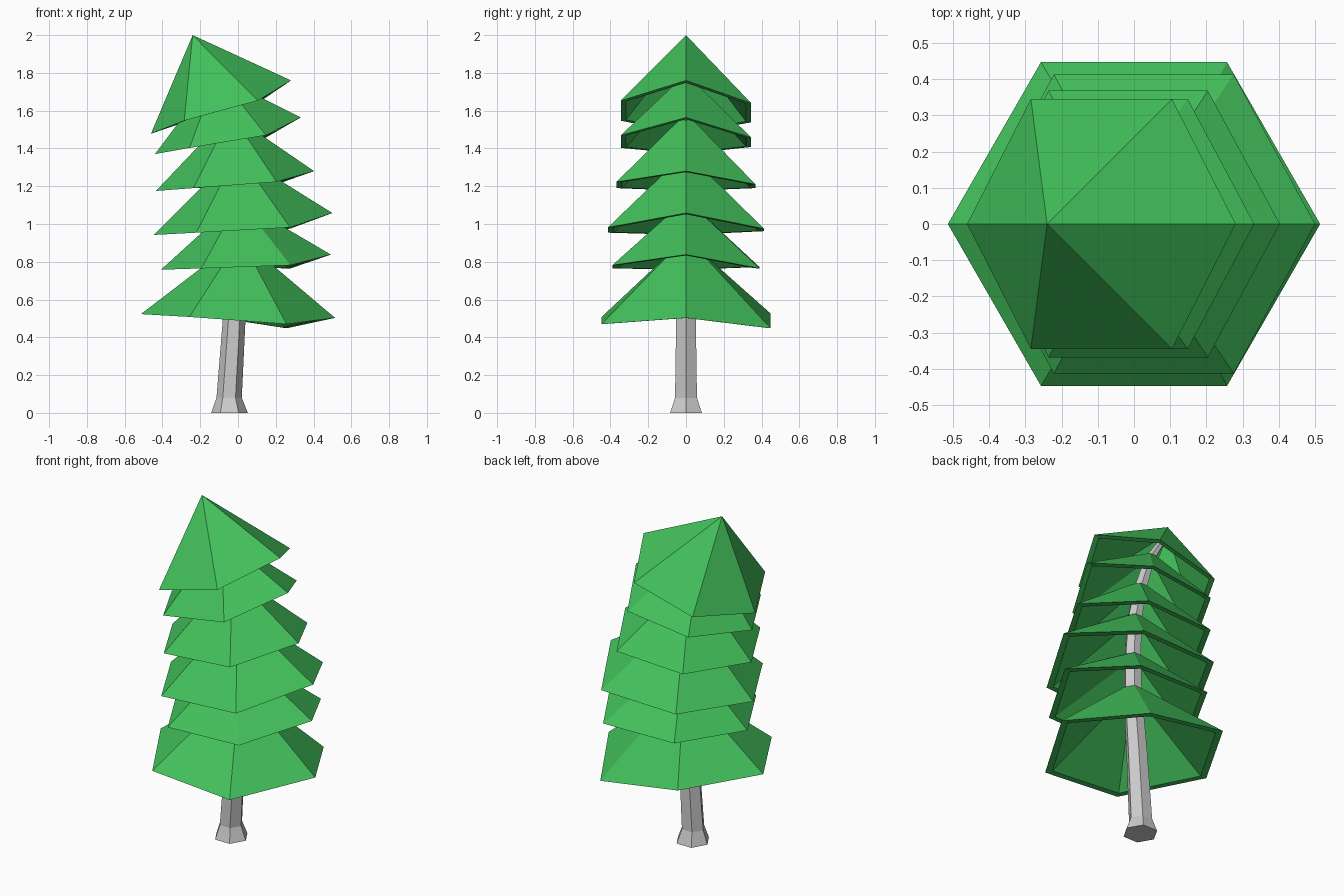
import bpy, bmesh
from math import cos, sin, pi
from mathutils import Vector

if "Cube" in bpy.data.objects:
    bpy.data.objects.remove(bpy.data.objects["Cube"])

green = bpy.data.materials.new("leaf_green")
green.diffuse_color = (0.055, 0.53, 0.105, 1)
green.use_nodes = True
green.node_tree.nodes["Principled BSDF"].inputs["Base Color"].default_value = green.diffuse_color


def make_object(name, bm, material=None):
    bmesh.ops.recalc_face_normals(bm, faces=bm.faces)
    mesh = bpy.data.meshes.new(name)
    bm.to_mesh(mesh)
    bm.free()
    if material:
        mesh.materials.append(material)
    obj = bpy.data.objects.new(name, mesh)
    bpy.context.collection.objects.link(obj)


def ring(bm, x, z, r):
    return [bm.verts.new((x + r * cos(k * pi / 3), r * sin(k * pi / 3), z))
            for k in range(6)]


def bridge(bm, a, b):
    for i in range(6):
        j = (i + 1) % 6
        bm.faces.new((a[i], a[j], b[j], b[i]))


def close_cone(bm, rim, x, z, r):
    # Sharp tip when r is zero, otherwise a small flat top around the trunk
    if r:
        top = ring(bm, x, z, r)
        bridge(bm, rim, top)
        bm.faces.new(top)
    else:
        tip = bm.verts.new((x, 0, z))
        for i in range(6):
            bm.faces.new((rim[i], rim[(i + 1) % 6], tip))


# Trunk: leaning, tapering six-sided tube with a flared foot (x, z, radius)
trunk = [(-0.045, 0, 0.097), (-0.047, 0.08, 0.067), (-0.02, 0.5, 0.06),
         (0.008, 0.85, 0.053), (0.01, 1.08, 0.048), (-0.003, 1.33, 0.043),
         (-0.05, 1.56, 0.038), (-0.11, 1.75, 0.032), (-0.19, 1.88, 0.022)]
bm = bmesh.new()
rings = [ring(bm, *section) for section in trunk]
for a, b in zip(rings, rings[1:]):
    bridge(bm, a, b)
bm.faces.new(rings[0])
bm.faces.new(rings[-1])
make_object("trunk", bm)

# Branch tiers: centre x, x radius, half depth, top x, top z, top radius,
# rim heights (right, back right, back left, left, front left, front right)
tiers = [
    (0.0, 0.514, 0.447, 0.01, 0.88, 0.058, (0.503, 0.448, 0.527, 0.523, 0.508, 0.47)),
    (0.042, 0.45, 0.39, 0.01, 1.09, 0.053, (0.838, 0.765, 0.772, 0.758, 0.765, 0.782)),
    (0.027, 0.473, 0.413, 0.0, 1.34, 0.048, (1.058, 0.975, 0.962, 0.942, 0.954, 0.982)),
    (-0.016, 0.419, 0.368, -0.035, 1.55, 0.043, (1.28, 1.21, 1.19, 1.175, 1.19, 1.223)),
    (-0.054, 0.386, 0.345, -0.105, 1.765, 0.038, (1.564, 1.458, 1.408, 1.37, 1.403, 1.47)),
    (-0.09, 0.371, 0.345, -0.24, 2.0, 0, (1.76, 1.64, 1.538, 1.478, 1.547, 1.653)),
]
for n, (cx, rx, ry, tx, tz, tr, heights) in enumerate(tiers, 1):
    bm = bmesh.new()
    spread = rx if n == 1 else rx * 1.05
    rim = [Vector((cx + (rx if k % 3 == 0 else spread) * cos(k * pi / 3),
                   ry * sin(k * pi / 3) / sin(pi / 3), z))
           for k, z in enumerate(heights)]
    middle = sum(rim, Vector()) / 6
    outer = [bm.verts.new(p) for p in rim]
    inner = [bm.verts.new(middle + (p - middle) * 0.92) for p in rim]
    close_cone(bm, outer, tx, tz, tr)
    bridge(bm, outer, inner)
    close_cone(bm, inner, tx, tz - 0.04, tr * 0.95)
    make_object(f"branch_tier_{n}", bm, green)
